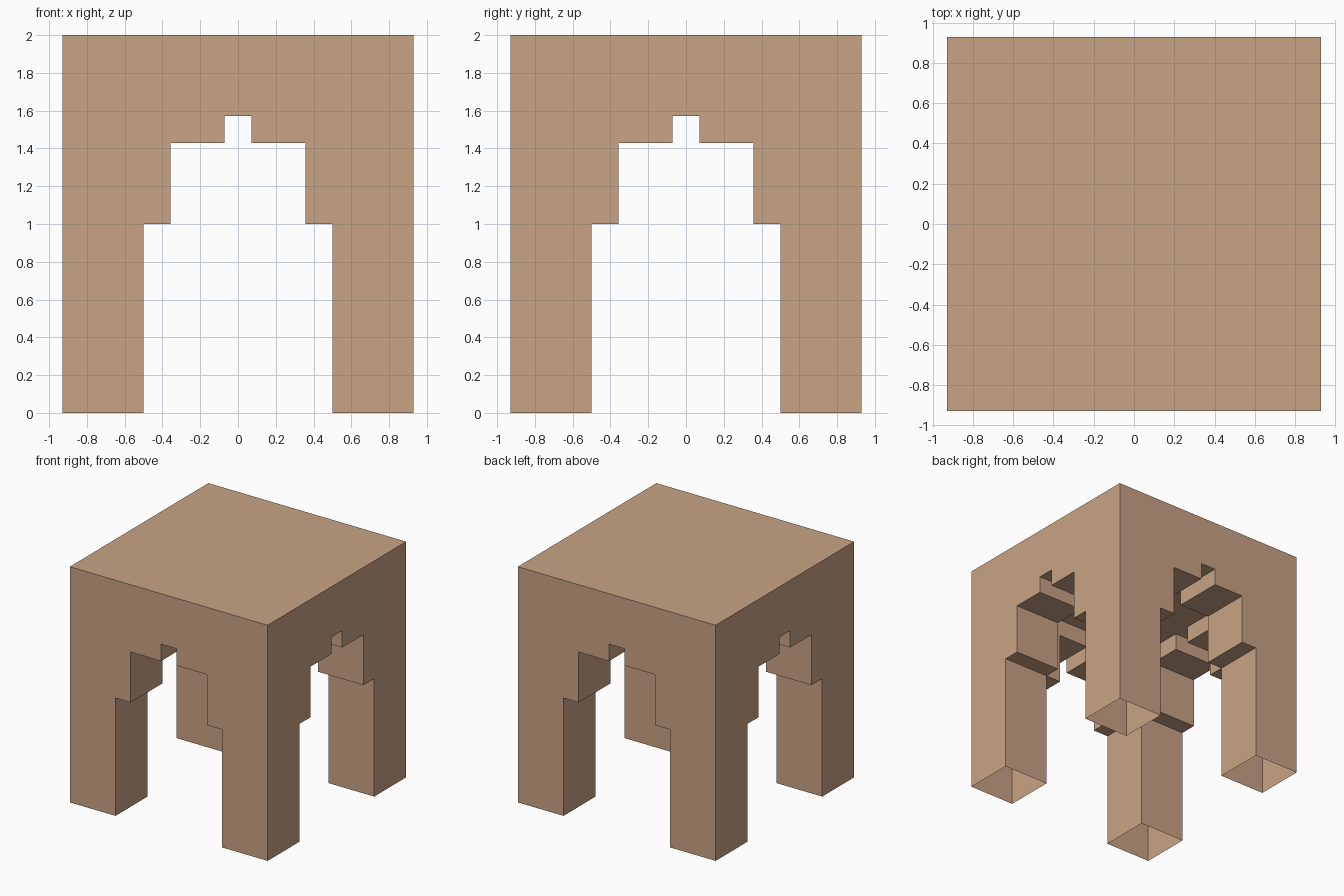
import bpy, bmesh, math

if "Cube" in bpy.data.objects:
    bpy.data.objects.remove(bpy.data.objects["Cube"])

U = 1 / 14                                   # block unit
XY = [-13, -7, -5, -1, 1, 5, 7, 13]          # plan break lines
ZS = [0, 14, 20, 22, 28]                     # height break lines


def arch_half_width(z):
    # stepped arch: wide legs gap, shoulders, small top notch
    return 7 if z < 14 else 5 if z < 20 else 1 if z < 22 else 0


def solid(p):
    x, y, z = abs(p[0]), abs(p[1]), p[2]
    if x > 13 or y > 13 or z < 0 or z > 28:
        return False
    chamber = x < 7 and y < 7 and z < 22
    w = arch_half_width(z)
    return not (chamber or x < w or y < w)


def padded(values):
    return [values[0] - 1] + values + [values[-1] + 1]


# Skin every boundary between solid and empty cells; leg soles stay open
lines = [padded(XY), padded(XY), padded(ZS)]
bm = bmesh.new()
for axis in range(3):
    a, b = (axis + 1) % 3, (axis + 2) % 3
    L, A, B = lines[axis], lines[a], lines[b]
    for k in range(1, len(L) - 1):
        if axis == 2 and L[k] == 0:
            continue
        for i in range(len(A) - 1):
            for j in range(len(B) - 1):
                low, high = [0] * 3, [0] * 3
                low[a] = high[a] = (A[i] + A[i + 1]) / 2
                low[b] = high[b] = (B[j] + B[j + 1]) / 2
                low[axis] = (L[k - 1] + L[k]) / 2
                high[axis] = (L[k] + L[k + 1]) / 2
                s_low, s_high = solid(low), solid(high)
                if s_low == s_high:
                    continue
                corners = []
                for ca, cb in ((A[i], B[j]), (A[i + 1], B[j]),
                               (A[i + 1], B[j + 1]), (A[i], B[j + 1])):
                    co = [0] * 3
                    co[axis], co[a], co[b] = L[k] * U, ca * U, cb * U
                    corners.append(bm.verts.new(co))
                bm.faces.new(corners if s_low else corners[::-1])

# Merge into clean flat faces
bmesh.ops.remove_doubles(bm, verts=bm.verts[:], dist=0.0005)
bmesh.ops.dissolve_limit(bm, angle_limit=math.radians(1),
                         verts=bm.verts[:], edges=bm.edges[:])

mesh = bpy.data.meshes.new("arched_stool")
bm.to_mesh(mesh)
bm.free()

tan = bpy.data.materials.new("tan wood")
tan.diffuse_color = (0.584, 0.371, 0.235, 1)
tan.use_nodes = True
tan.node_tree.nodes["Principled BSDF"].inputs["Base Color"].default_value = tan.diffuse_color
mesh.materials.append(tan)
bpy.context.collection.objects.link(bpy.data.objects.new("arched_stool", mesh))
